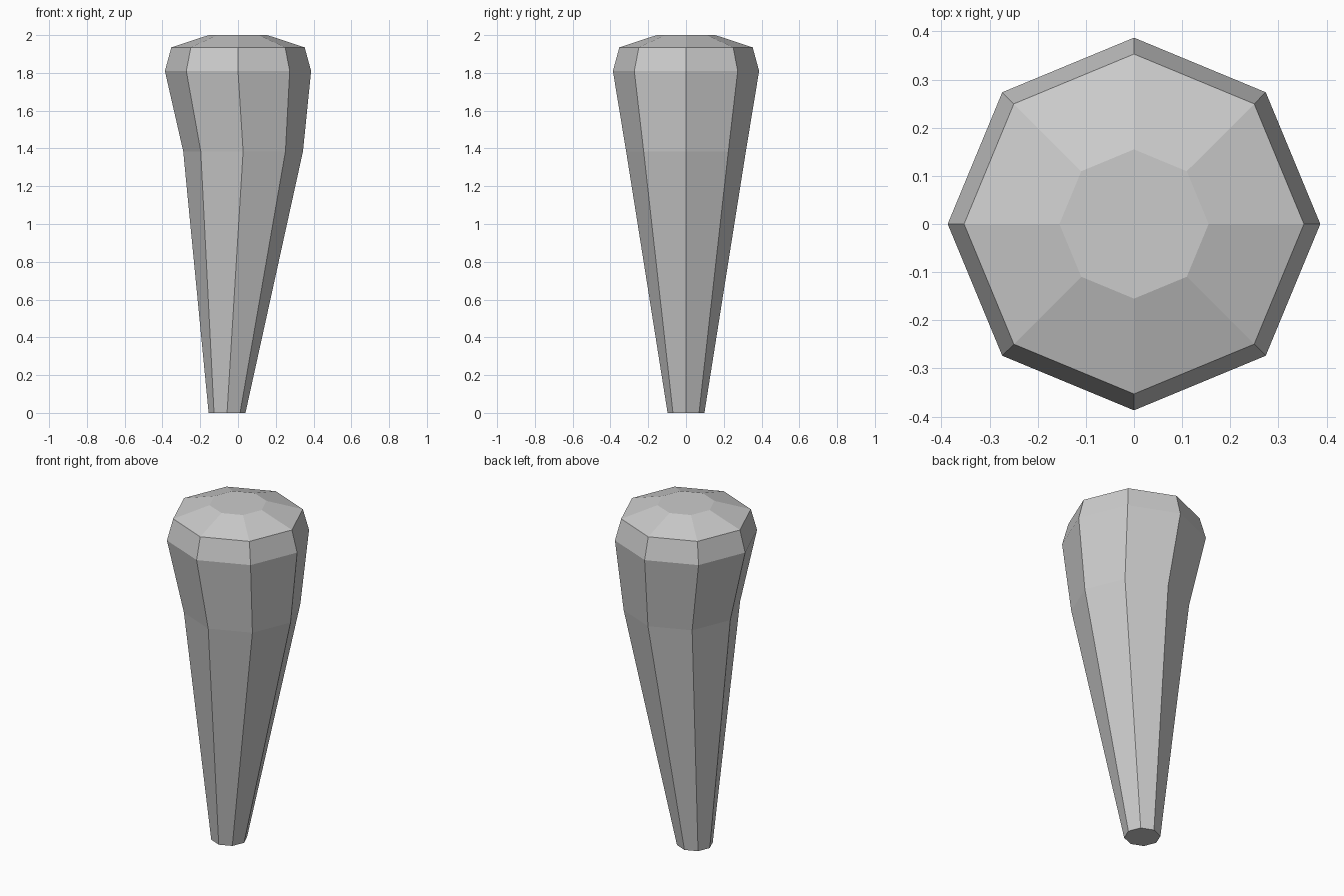
import bpy, bmesh
from math import cos, sin, tau

if "Cube" in bpy.data.objects:
    bpy.data.objects.remove(bpy.data.objects["Cube"])

SIDES = 8
# Cross-sections from foot to crown: (height, radius, x offset)
RINGS = [
    (0.0, 0.0975, -0.058),
    (1.385, 0.317, 0.027),
    (1.81, 0.387, 0.0),
    (1.935, 0.353, 0.0),
    (2.0, 0.155, 0.0),
]

# Faceted tapering club, lofted through the octagonal rings
bm = bmesh.new()
loops = [[bm.verts.new((cx + r * cos(tau * i / SIDES), r * sin(tau * i / SIDES), z))
          for i in range(SIDES)] for z, r, cx in RINGS]
for low, high in zip(loops, loops[1:]):
    for i in range(SIDES):
        j = (i + 1) % SIDES
        bm.faces.new((low[i], low[j], high[j], high[i]))

# Flat end caps
bm.faces.new(loops[0][::-1])
bm.faces.new(loops[-1])
bmesh.ops.recalc_face_normals(bm, faces=bm.faces)

mesh = bpy.data.meshes.new("tapered_club")
bm.to_mesh(mesh)
bm.free()
club = bpy.data.objects.new("tapered_club", mesh)
bpy.context.collection.objects.link(club)
